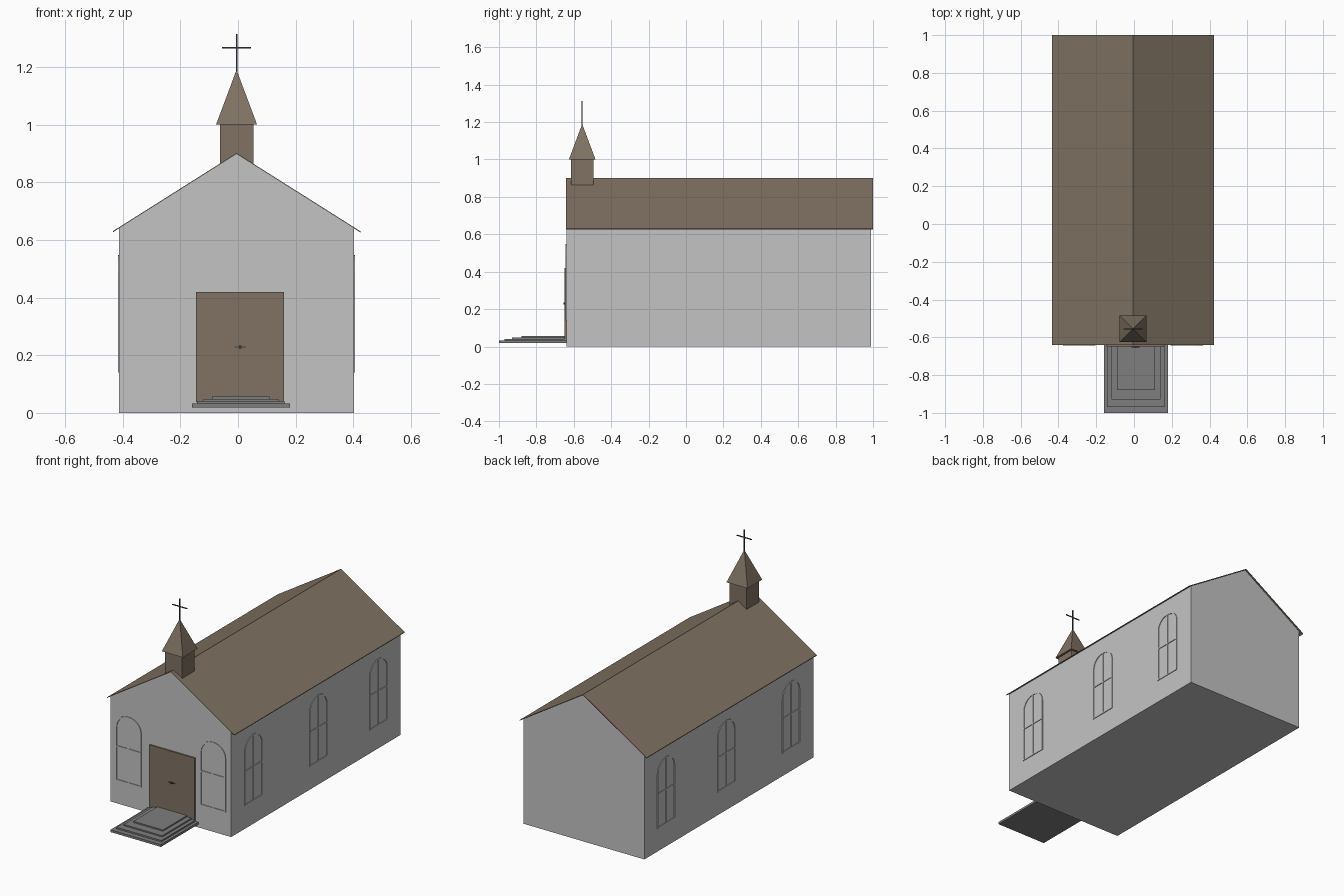
import bpy, bmesh
from math import cos, sin, pi
from mathutils import Matrix, Vector

if "Cube" in bpy.data.objects:
    bpy.data.objects.remove(bpy.data.objects["Cube"])


def material(name, r, g, b):
    m = bpy.data.materials.new(name)
    m.use_nodes = True
    m.diffuse_color = (r, g, b, 1)
    m.node_tree.nodes["Principled BSDF"].inputs["Base Color"].default_value = (r, g, b, 1)
    return m


plaster = material("light grey plaster", 0.55, 0.55, 0.55)
brown = material("brown wood", 0.216, 0.17, 0.123)
stone = material("grey stone", 0.21, 0.21, 0.21)
iron = material("dark iron", 0.05, 0.05, 0.05)

CX = -0.005               # centre line of the building
FRONT, BACK = -0.64, 0.99
HALF, EAVE, RIDGE = 0.407, 0.64, 0.897


def finish(name, bm, mat):
    bmesh.ops.recalc_face_normals(bm, faces=bm.faces)
    me = bpy.data.meshes.new(name)
    bm.to_mesh(me)
    bm.free()
    me.materials.append(mat)
    ob = bpy.data.objects.new(name, me)
    bpy.context.collection.objects.link(ob)
    return ob


def add_box(bm, x0, x1, y0, y1, z0, z1):
    mat = Matrix.Translation(((x0 + x1) / 2, (y0 + y1) / 2, (z0 + z1) / 2))
    size = Matrix.Diagonal((x1 - x0, y1 - y0, z1 - z0, 1))
    bmesh.ops.create_cube(bm, size=1, matrix=mat @ size)


def box(name, mat, *bounds):
    bm = bmesh.new()
    add_box(bm, *bounds)
    return finish(name, bm, mat)


def prism(name, mat, profile, y0, y1):
    """Extrude an x-z profile along y."""
    bm = bmesh.new()
    face = bm.faces.new([bm.verts.new((x, y0, z)) for x, z in profile])
    new = bmesh.ops.extrude_face_region(bm, geom=[face])["geom"]
    moved = [v for v in new if isinstance(v, bmesh.types.BMVert)]
    bmesh.ops.translate(bm, verts=moved, vec=(0, y1 - y0, 0))
    return finish(name, bm, mat)


# Gabled hall
prism("hall_walls", plaster,
      [(CX - HALF, 0), (CX + HALF, 0), (CX + HALF, EAVE), (CX, RIDGE), (CX - HALF, EAVE)],
      FRONT, BACK)

# Thin roof with a small overhang at the eaves
slope = (RIDGE - EAVE) / HALF
over = HALF + 0.022
low = RIDGE - slope * over
t = 0.004
prism("roof", brown,
      [(CX - over, low), (CX, RIDGE), (CX + over, low),
       (CX + over, low + t), (CX, RIDGE + t), (CX - over, low + t)],
      FRONT - 0.001, 1.0)

# Bell tower, spire and cross
TY = -0.555
box("tower", brown, CX - 0.058, CX + 0.058, TY - 0.06, TY + 0.06, 0.86, 1.0)
bm = bmesh.new()
bmesh.ops.create_cone(bm, cap_ends=True, segments=4, radius1=0.071 * 2 ** 0.5, radius2=0, depth=0.19,
                      matrix=Matrix.Translation((CX, TY, 1.095)) @ Matrix.Rotation(pi / 4, 4, "Z"))
finish("spire", bm, brown)
bm = bmesh.new()
c = 0.0025
add_box(bm, CX - c, CX + c, TY - c, TY + c, 1.18, 1.313)
add_box(bm, CX - 0.05, CX + 0.05, TY - c, TY + c, 1.263, 1.268)
finish("cross", bm, iron)

# Door with a small handle
box("door", brown, -0.145, 0.16, FRONT - 0.009, FRONT, 0.038, 0.42)
bm = bmesh.new()
add_box(bm, -0.012, 0.028, FRONT - 0.013, FRONT - 0.009, 0.227, 0.231)
add_box(bm, 0.004, 0.012, FRONT - 0.016, FRONT - 0.009, 0.224, 0.234)
finish("door_handle", bm, iron)

# Stepped entrance slabs
for i, (half, y0, z0, z1) in enumerate([(0.17, -1.0, 0.018, 0.032), (0.152, -0.97, 0.032, 0.041),
                                        (0.13, -0.93, 0.041, 0.049), (0.1, -0.88, 0.049, 0.057)]):
    box(f"step_{i + 1}", stone, 0.01 - half, 0.01 + half, y0, FRONT, z0, z1)


# Arched window frames with bars, raised slightly from the wall
def window(name, location, angle):
    bm = bmesh.new()
    w, bar, d = 0.086, 0.008, 0.004
    bottom, spring, rise = 0.14, 0.47, 0.078
    arc = [pi * i / 12 for i in range(13)]

    def outline(r, h, y):
        pts = [(r, bottom)] + [(r * cos(a), spring + h * sin(a)) for a in arc] + [(-r, bottom)]
        return [bm.verts.new((x, y, z)) for x, z in pts]

    outer, inner = outline(w, rise, -d), outline(w - bar, rise - bar, -d)
    outer_b, inner_b = outline(w, rise, 0), outline(w - bar, rise - bar, 0)
    for i in range(len(outer) - 1):
        for p, q in ((outer, inner), (outer_b, outer), (inner, inner_b)):
            bm.faces.new((p[i], p[i + 1], q[i + 1], q[i]))
    add_box(bm, -w, w, -d, 0, bottom, bottom + bar)
    add_box(bm, -w, w, -d, 0, 0.346, 0.346 + bar)
    add_box(bm, -bar / 2, bar / 2, -d, 0, bottom, spring + rise - bar)
    ob = finish(name, bm, plaster)
    ob.location = Vector(location)
    ob.rotation_euler.z = angle


for side, label in ((-1, "right"), (1, "left")):
    window(f"front_window_{label}", (CX + side * 0.285, FRONT, 0), 0)
    for n, y in enumerate((-0.425, 0.2, 0.78)):
        window(f"side_window_{label}_{n + 1}", (CX + side * HALF, y, 0), side * pi / 2)
